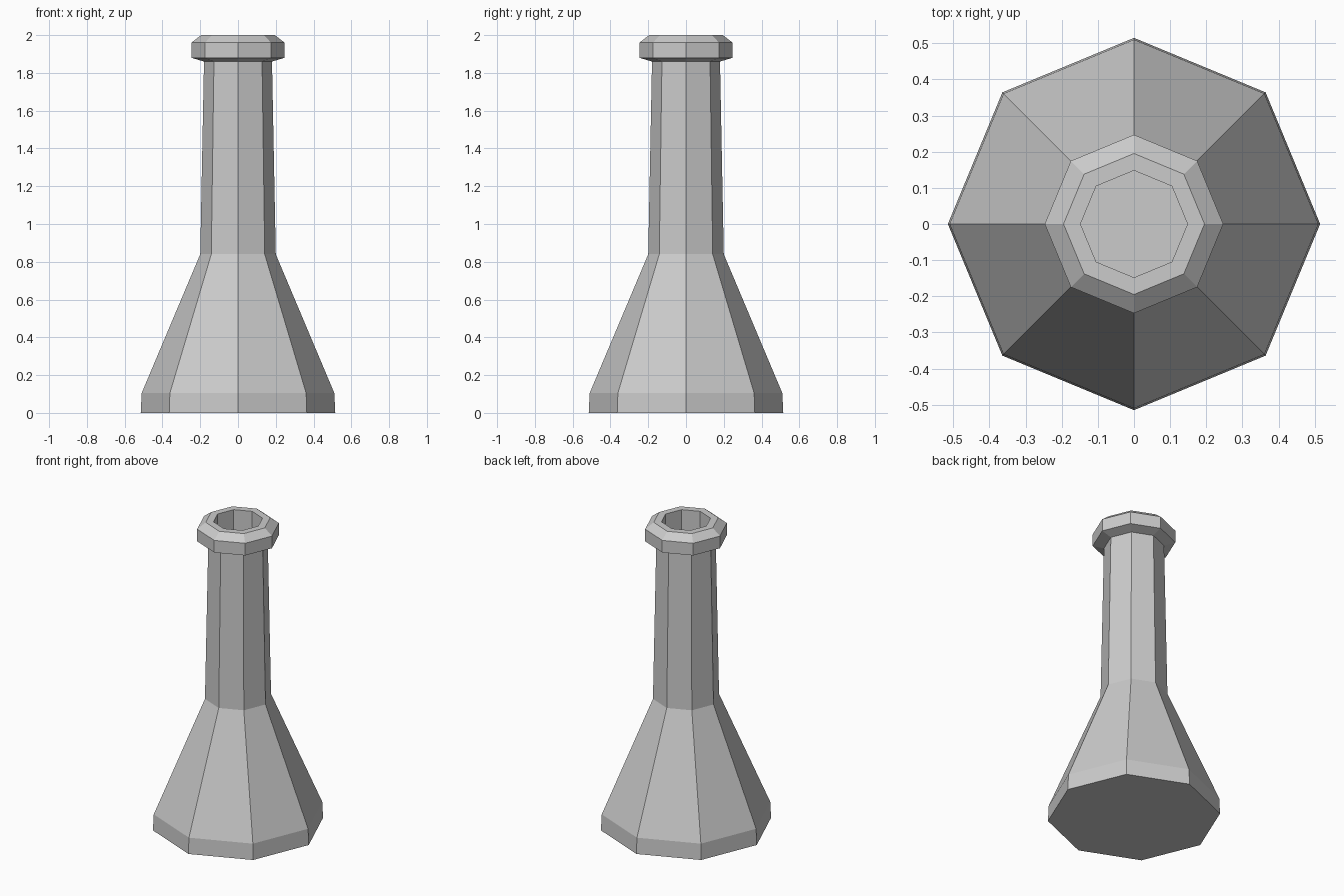
import bpy, bmesh
from math import cos, sin, pi

if "Cube" in bpy.data.objects:
    bpy.data.objects.remove(bpy.data.objects["Cube"])

SIDES = 8


def lathe(name, profile):
    """Revolve (radius, z) points into a closed, flat-shaded octagonal solid."""
    bm = bmesh.new()
    rings = [[bm.verts.new((r * cos(2 * pi * i / SIDES), r * sin(2 * pi * i / SIDES), z))
              for i in range(SIDES)] for r, z in profile]
    for a, b in zip(rings, rings[1:]):
        for i in range(SIDES):
            j = (i + 1) % SIDES
            bm.faces.new((a[i], a[j], b[j], b[i]))
    bm.faces.new(rings[0][::-1])
    bm.faces.new(rings[-1])
    bmesh.ops.recalc_face_normals(bm, faces=bm.faces)
    mesh = bpy.data.meshes.new(name)
    bm.to_mesh(mesh)
    bm.free()
    obj = bpy.data.objects.new(name, mesh)
    bpy.context.collection.objects.link(obj)
    return obj


lathe("flask", [
    (0.515, 0.0), (0.51, 0.105),    # foot
    (0.20, 0.84), (0.18, 1.86),     # cone and neck
    (0.247, 1.88), (0.247, 1.96),   # lip
    (0.195, 2.0), (0.148, 2.0),     # rim
    (0.148, 0.84),                  # bore inside the neck
])
